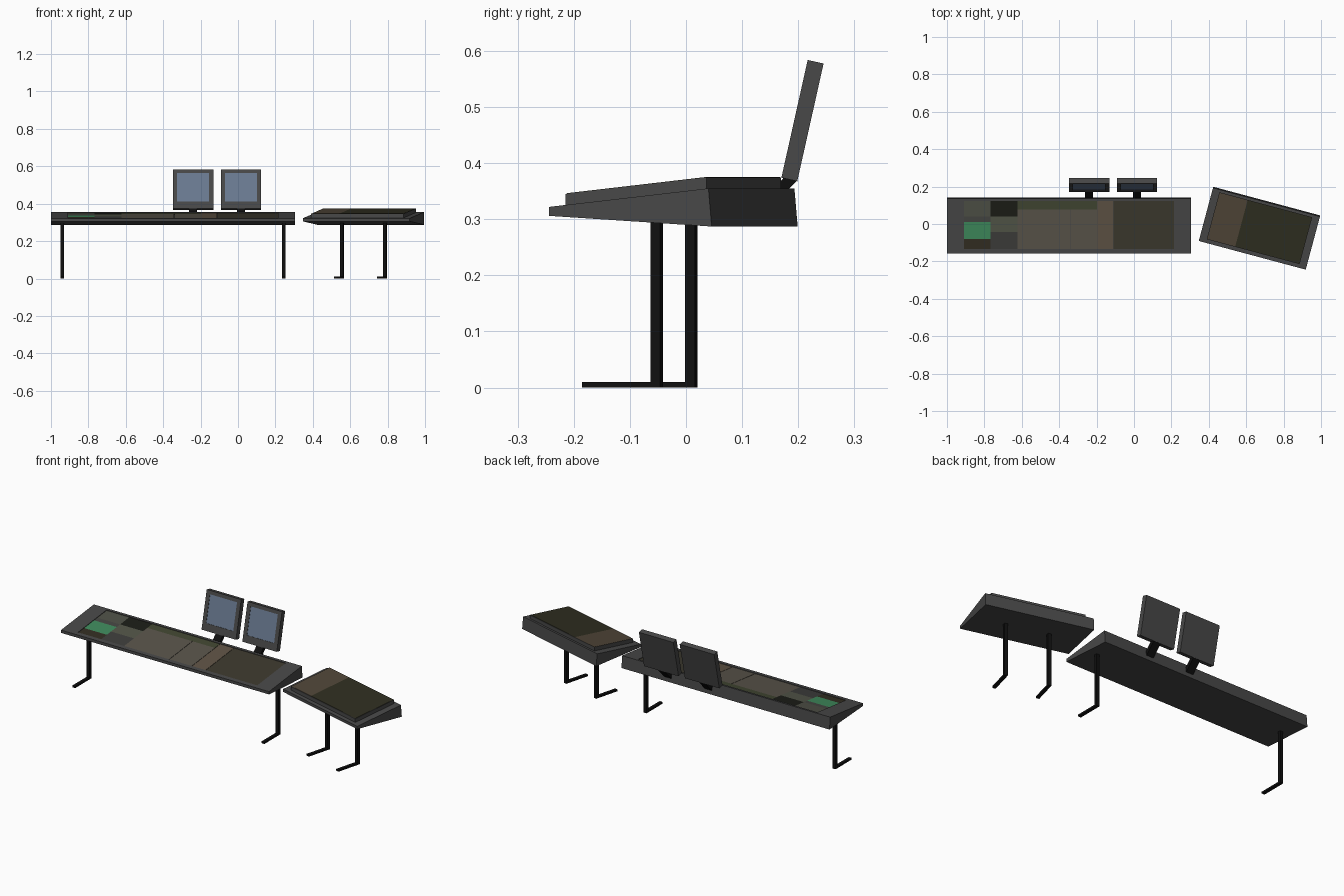
import bpy, bmesh, math
from mathutils import Matrix, Vector

if "Cube" in bpy.data.objects:
    bpy.data.objects.remove(bpy.data.objects["Cube"])


def material(name, hexcol):
    def lin(c):
        return c / 12.92 if c < 0.04045 else ((c + 0.055) / 1.055) ** 2.4
    m = bpy.data.materials.new(name)
    m.diffuse_color = [lin(int(hexcol[i:i + 2], 16) / 255) for i in (0, 2, 4)] + [1]
    m.use_nodes = True
    m.node_tree.nodes["Principled BSDF"].inputs["Base Color"].default_value = m.diffuse_color
    return m


CASE = material("case_grey", "484848")
BLACK = material("leg_black", "0f0f0f")
SCREEN = material("screen_blue", "6b7b92")
OLIVE = material("dark_olive", "2f2e20")
BROWN = material("brown", "504638")


def finish(name, bm, mat, M):
    bmesh.ops.recalc_face_normals(bm, faces=bm.faces)
    me = bpy.data.meshes.new(name)
    bm.to_mesh(me)
    bm.free()
    me.materials.append(mat)
    ob = bpy.data.objects.new(name, me)
    ob.matrix_world = M
    bpy.context.collection.objects.link(ob)
    return ob


def prism(profile, x0, x1):
    """Sweep a closed (y, z) profile along x."""
    bm = bmesh.new()
    f = bm.faces.new([bm.verts.new((x0, y, z)) for y, z in profile])
    ext = bmesh.ops.extrude_face_region(bm, geom=[f])["geom"]
    bmesh.ops.translate(bm, vec=(x1 - x0, 0, 0),
                        verts=[v for v in ext if isinstance(v, bmesh.types.BMVert)])
    bmesh.ops.recalc_face_normals(bm, faces=bm.faces)
    return bm


def recess(bm, direction, corner, depth):
    """Sink a rectangle into the face pointing along direction."""
    bm.normal_update()
    f = max(bm.faces, key=lambda q: q.normal.dot(Vector(direction)))
    n, mid = f.normal.copy(), f.calc_center_median()
    bmesh.ops.inset_individual(bm, faces=[f], thickness=0.01)
    for v in f.verts:
        v.co = corner(v.co - mid)
    g = bmesh.ops.extrude_discrete_faces(bm, faces=[f])["faces"][0]
    bmesh.ops.translate(bm, vec=-n * depth, verts=g.verts[:])


def surf(y):
    return 0.322 + (y + 0.15) * 0.033 / 0.294


def slab(name, x0, x1, y0, y1, d0, d1, mat, M):
    """Panel lying parallel to the sloped desk top."""
    bm = prism([(y0, surf(y0) + d0), (y1, surf(y1) + d0),
                (y1, surf(y1) + d1), (y0, surf(y0) + d1)], x0, x1)
    return finish(name, bm, mat, M)


def leg(name, x, y, M, w=0.009, foot=0.135):
    """L-shaped leg: post with a forward foot."""
    prof = [(y + w, 0), (y + w, 0.3), (y - w, 0.3), (y - w, 0.01),
            (y - foot, 0.01), (y - foot, 0)]
    finish(name, prism(prof, x - w, x + w), BLACK, M)


DESK = [(-0.15, 0.306), (0.15, 0.287), (0.144, 0.355), (-0.15, 0.322)]
MAIN = Matrix.Translation((-0.3475, -0.0075, 0))
SIDE = Matrix.Translation((0.671, -0.0225, 0)) @ Matrix.Rotation(math.radians(-15), 4, 'Z')

# Main desk with sunken control area
X0, X1, Y0, Y1 = -0.5625, 0.5625, -0.127, 0.13


def desk_corner(d):
    y = Y1 if d.y > 0 else Y0
    return Vector((X1 if d.x > 0 else X0, y, surf(y)))


bm = prism(DESK, -0.6525, 0.6525)
recess(bm, (0, 0, 1), desk_corner, 0.006)
finish("main_desk", bm, CASE, MAIN)

# Control panels: world x range, local y range, colour
panels = [
    (-0.91, -0.767, 0.047, 0.13, "4e5046"), (-0.91, -0.767, 0.017, 0.047, "454642"),
    (-0.91, -0.767, -0.072, 0.017, "3f8a5c"), (-0.91, -0.767, -0.127, -0.072, "332e22"),
    (-0.767, -0.623, 0.047, 0.13, "1b1d17"), (-0.767, -0.623, -0.035, 0.047, "525548"),
    (-0.767, -0.623, -0.127, -0.035, "3d3d3b"),
    (-0.623, -0.199, 0.085, 0.13, "414631"),
    (-0.623, -0.341, -0.127, 0.085, "59544a"), (-0.339, -0.199, -0.127, 0.085, "59544a"),
    (-0.197, -0.112, -0.127, 0.13, "5f5345"), (-0.11, 0.215, -0.127, 0.13, "3c392e"),
]
for i, (a, b, c, d, col) in enumerate(panels):
    slab(f"control_panel_{i + 1}", a + 0.3475, b + 0.3475, c, d, -0.008, -0.003,
         material(f"panel_{i + 1}", col), MAIN)

# Side desk with raised top panel in two colours
finish("side_desk", prism(DESK, -0.296, 0.296), CASE, SIDE)
slab("side_raised_top", -0.257, 0.257, -0.13, 0.13, -0.005, 0.021, CASE, SIDE)
slab("side_left_panel", -0.255, -0.1, -0.128, 0.128, 0.018, 0.022, BROWN, SIDE)
slab("side_right_panel", -0.1, 0.255, -0.128, 0.128, 0.018, 0.022, OLIVE, SIDE)

# Legs
for s, side in ((-1, "left"), (1, "right")):
    leg(f"main_{side}_leg", s * 0.593, 0.015, MAIN)
    leg(f"side_{side}_leg", s * 0.119, 0.001, SIDE)

# Monitors: tilted case, sunken screen, short stand
W, H, T = 0.108, 0.215, 0.029


def screen_corner(d):
    return Vector((math.copysign(0.085, d.x), 0, H - 0.02 if d.z > 0 else 0.04))


for x, side in ((-0.24, "left"), (0.016, "right")):
    M = Matrix.Translation((x, 0.17, 0.374)) @ Matrix.Rotation(math.radians(-12.6), 4, 'X')
    bm = prism([(0, 0), (T, 0), (T, H), (0, H)], -W, W)
    recess(bm, (0, -1, 0), screen_corner, 0.004)
    finish(f"{side}_monitor_case", bm, CASE, M)
    bm = prism([(0.002, 0.04), (0.006, 0.04), (0.006, H - 0.02), (0.002, H - 0.02)], -0.085, 0.085)
    finish(f"{side}_screen", bm, SCREEN, M)
    bm = prism([(0.128, 0.325), (0.142, 0.31), (0.197, 0.368), (0.178, 0.378)], -0.022, 0.022)
    finish(f"{side}_monitor_stand", bm, BLACK, Matrix.Translation((x, 0, 0)))
